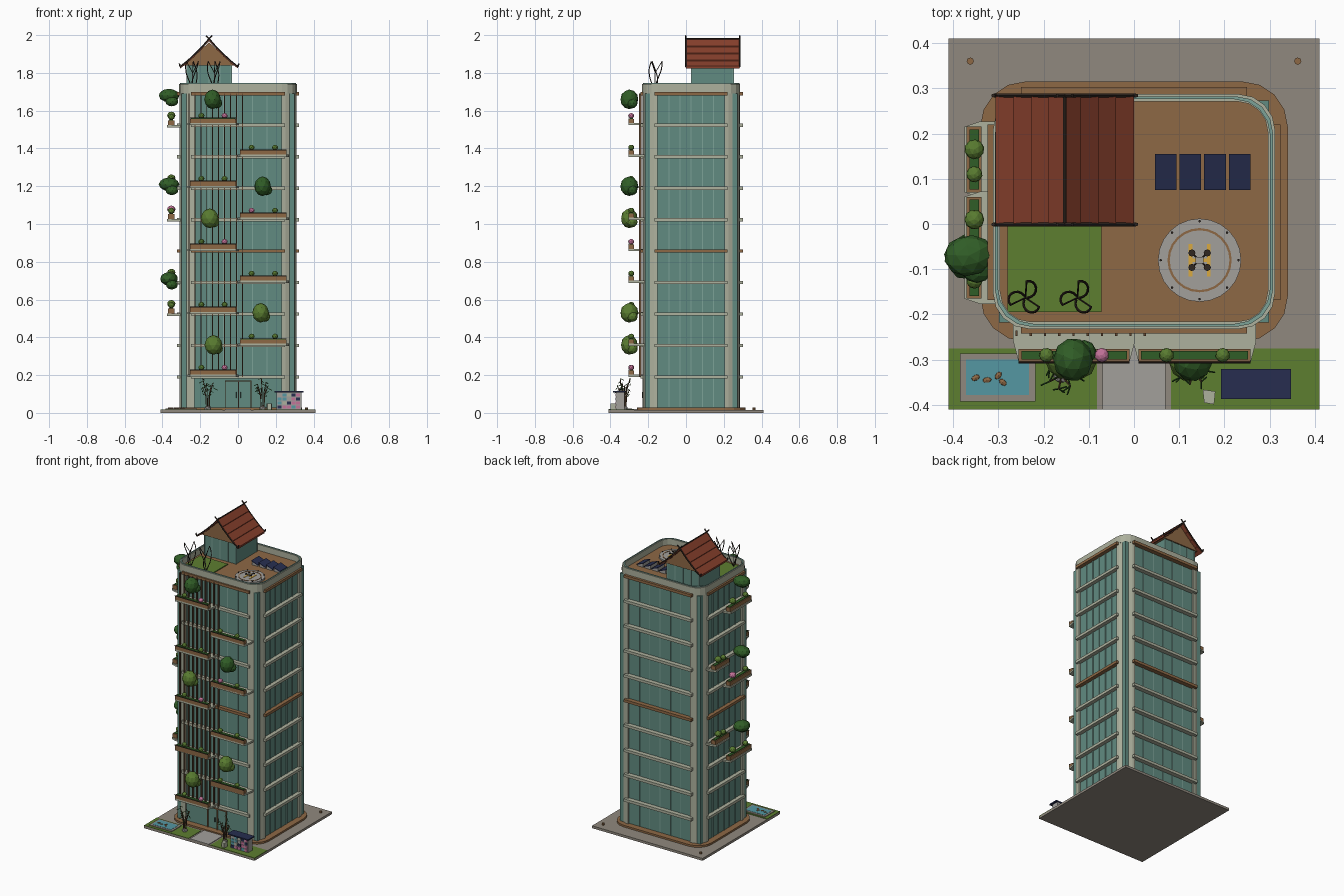
import bpy, bmesh, math, random
from mathutils import Vector, Matrix

if "Cube" in bpy.data.objects:
    bpy.data.objects.remove(bpy.data.objects["Cube"])
random.seed(4)

COL = dict(cream=(.42, .44, .34), glass=(.12, .26, .22), mull=(.2, .36, .31), brown=(.27, .14, .06),
           roof=(.24, .05, .025), dark=(.03, .02, .015), ground=(.28, .25, .21), lawn=(.11, .21, .03),
           leaf=(.03, .11, .02), leaf2=(.10, .2, .03), pink=(.55, .17, .32), navy=(.02, .027, .08),
           water=(.09, .31, .36), stone=(.36, .35, .33), yellow=(.7, .4, .05), rod=(.13, .07, .035))
parts = {}


def part(name, col):
    return parts.setdefault(name, (bmesh.new(), col))[0]


def prism(name, col, pts, a0, a1, axis='z'):
    """Extrude a 2D outline along z (xy points) or y (xz points)."""
    bm = part(name, col)
    put = (lambda p, a: (p[0], p[1], a)) if axis == 'z' else (lambda p, a: (p[0], a, p[1]))
    lo = [bm.verts.new(put(p, a0)) for p in pts]
    hi = [bm.verts.new(put(p, a1)) for p in pts]
    bm.faces.new(lo[::-1])
    bm.faces.new(hi)
    for i in range(len(pts)):
        j = (i + 1) % len(pts)
        bm.faces.new((lo[i], lo[j], hi[j], hi[i]))


def box(name, col, x0, x1, y0, y1, z0, z1):
    prism(name, col, [(x0, y0), (x1, y0), (x1, y1), (x0, y1)], z0, z1)


def ring(name, col, outer, inner, z0, z1):
    bm = part(name, col)
    L = [[bm.verts.new((x, y, z)) for x, y in pts]
         for pts, z in ((outer, z0), (outer, z1), (inner, z1), (inner, z0))]
    n = len(outer)
    for k in range(4):
        A, B = L[k], L[(k + 1) % 4]
        for i in range(n):
            j = (i + 1) % n
            bm.faces.new((A[i], A[j], B[j], B[i]))


def rod(name, col, p, q, r, n=5):
    p, q = Vector(p), Vector(q)
    m = Matrix.Translation((p + q) / 2) @ (q - p).to_track_quat('Z', 'Y').to_matrix().to_4x4()
    bmesh.ops.create_cone(part(name, col), cap_ends=True, segments=n, radius1=r, radius2=r,
                          depth=(q - p).length, matrix=m)


def path(name, col, pts, r):
    for p, q in zip(pts, pts[1:]):
        rod(name, col, p, q, r)


def ball(name, col, c, s, sub=2):
    m = Matrix.Translation(c) @ Matrix.Rotation(random.random() * 3, 4, 'Z') @ Matrix.Diagonal((*s, 1))
    bmesh.ops.create_icosphere(part(name, col), subdivisions=sub, radius=1, matrix=m)


def arc(cx, cy, r, a0, a1, n):
    return [(cx + r * math.cos(a0 + (a1 - a0) * i / n), cy + r * math.sin(a0 + (a1 - a0) * i / n))
            for i in range(n + 1)]


def circle(cx, cy, r, n=24):
    return arc(cx, cy, r, 0, 2 * math.pi, n)[:-1]


X, Y0, Y1, R = .31, -.23, .285, .08
CORNERS = [(1, 1), (-1, 1), (-1, -1), (1, -1)]


def rrect(g, r=R, n=4):
    """Tower outline grown by g."""
    pts = []
    for k, (sx, sy) in enumerate(CORNERS):
        cy = Y1 + g - r if sy > 0 else Y0 - g + r
        pts += arc(sx * (X + g - r), cy, r, k * math.pi / 2, (k + 1) * math.pi / 2, n)
    return pts


# ground plate, lawn, path, plinth
box('ground_plate', 'ground', -.41, .41, -.41, .41, 0, .016)
for a, b in ((-.41, -.082), (.082, .41)):
    box('front_lawn', 'lawn', a, b, -.41, -.275, .014, .019)
box('entry_path', 'stone', -.07, .07, -.41, -.25, .014, .02)
prism('plinth', 'brown', rrect(.03, .1), .014, .028)

# tower: glass core, rounded corner columns
box('glass_core', 'glass', -X + .012, X - .012, Y0 + .012, Y1 - .012, .02, 1.69)
for k, (sx, sy) in enumerate(CORNERS):
    cx, cy = sx * (X - R), (Y1 - R if sy > 0 else Y0 + R)
    prism('corner_columns', 'cream', arc(cx, cy, R, k * math.pi / 2, (k + 1) * math.pi / 2, 6) + [(cx, cy)], .02, 1.695)

# floor ledges and mullions on four sides
FLOORS = [.19 + i * .1667 for i in range(10)]
for i, z in enumerate(FLOORS):
    nm, c = ('timber_ledges', 'brown') if i in (4, 9) else ('floor_ledges', 'cream')
    z0, z1 = z - .009, z + .009
    for s in (-1, 1):
        a, b = sorted((s * .29, s * (X + .014)))
        box(nm, c, a, b, -.168, .22, z0, z1)
    box(nm, c, -.25, .25, Y0 - .012, Y0 + .02, z0, z1)
    box(nm, c, -.25, .25, Y1 - .02, Y1 + .018, z0, z1)
for i in range(1, 6):
    y = -.15 + .355 * i / 6
    x = -.23 + .46 * i / 6
    for s in (-1, 1):
        box('mullions', 'mull', s * .3 - .003, s * .3 + .003, y - .0025, y + .0025, .03, 1.69)
    box('mullions', 'mull', x - .0025, x + .0025, Y1 - .015, Y1 - .009, .03, 1.69)
    box('mullions', 'mull', x - .0025, x + .0025, Y0 + .009, Y0 + .015, .19, 1.69)

# entrance door
for x in (-.07, 0, .066):
    box('door_frame', 'brown', x, x + .005, -.226, -.212, .02, .17)
box('door_frame', 'brown', -.07, .071, -.228, -.212, .165, .172)
for x in (-.01, .014):
    rod('door_handles', 'dark', (x, -.23, .08), (x, -.23, .11), .002)

# vertical slat screen
for i in range(10):
    x = -.26 + i * .0315
    box('screen_slats', 'rod', x - .0025, x + .0025, -.248, -.235, .19, 1.69)


# balcony planters
def bush(c, pink, s=.016):
    rod('bush_stems', 'rod', (c[0], c[1], c[2] - .02), c, .003)
    ball('pink_bushes' if pink else 'green_bushes', 'pink' if pink else 'leaf2', c, (s, s, s * .9))


def front_planter(x0, x1, z, flip):
    prism('balcony_slabs', 'cream', [(x0 - .012, Y0 + .01), (x0 - .012, -.26), (x0, -.305), (x1, -.305),
                                     (x1 + .012, -.26), (x1 + .012, Y0 + .01)], z - .02, z - .008)
    box('planter_boxes', 'brown', x0, x1, -.305, -.276, z - .016, z + .014)
    box('planter_soil', 'leaf', x0 + .006, x1 - .006, -.3, -.281, z + .012, z + .018)
    rod('planter_rails', 'dark', (x0, -.306, z + .017), (x1, -.306, z + .017), .0025)
    for k, f in enumerate((.25, .75)):
        bush((x0 + (x1 - x0) * f, -.29, z + .03), k == flip)


for i in range(5):
    front_planter(-.255, -.01, .21 + i * .3333, 1 if i % 2 == 0 else 2)
for i in range(4):
    front_planter(.01, .258, .375 + i * .3333, 0 if i == 2 else 2)


def side_planter(y0, y1, z, pink):
    prism('balcony_slabs', 'cream', [(-.3, y0 - .012), (-.3, y1 + .012), (-.34, y1 + .012),
                                     (-.375, y1), (-.375, y0), (-.34, y0 - .012)], z - .006, z + .006)
    box('planter_boxes', 'brown', -.37, -.337, y0, y1, z + .004, z + .032)
    box('planter_soil', 'leaf', -.364, -.343, y0 + .006, y1 - .006, z + .03, z + .036)
    bush((-.353, y1 - .06 + .01, z + .058), pink, .022)
    bush((-.353, y0 + .04, z + .05), False, .018)


for i, z in enumerate((.52, 1.02, 1.517)):
    side_planter(-.165, .06, z, i == 1)
for z in (.685, 1.185):
    side_planter(.07, .215, z, False)

# faceted tree crowns
for x, z, c in ((-.135, 1.66, 'leaf'), (.13, 1.2, 'leaf'), (-.15, 1.03, 'leaf2'), (.12, .53, 'leaf2'), (-.13, .36, 'leaf2')):
    ball('tree_crowns_' + c, c, (x, -.3, z), (.048, .044, .052))
    ball('tree_crowns_' + c, c, (x + .022, -.285, z - .02), (.03, .028, .028))
for z in (.7, 1.2, 1.67):
    ball('tree_crowns_leaf', 'leaf', (-.365, -.07, z + .01), (.045, .055, .036))
    ball('tree_crowns_leaf', 'leaf', (-.35, -.1, z - .022), (.03, .035, .025))

# roof deck and parapet
prism('roof_deck', 'brown', rrect(-.008), 1.685, 1.702)
ring('parapet', 'cream', rrect(.002), rrect(-.014, R - .012), 1.69, 1.742)
ring('parapet_cap', 'mull', rrect(-.003), rrect(-.009), 1.74, 1.746)
box('roof_lawn', 'lawn', -.28, -.072, -.195, -.005, 1.70, 1.708)

# roof pavilion
box('pavilion_walls', 'glass', -.27, -.036, .03, .25, 1.70, 1.85)
for i in range(5):
    x = -.27 + i * .0585
    for y in (.03, .25):
        box('pavilion_posts', 'mull', x - .003, x + .003, y - .003, y + .003, 1.70, 1.85)
XC = -.153
prism('pavilion_gable', 'brown', [(XC - .135, 1.838), (XC + .135, 1.838), (XC, 1.962)], .022, .258, 'y')
PROF = [(0, 1.98), (.036, 1.938), (.074, 1.9), (.113, 1.864), (.153, 1.832)]
for s in (-1, 1):
    for (x0, z0), (x1, z1) in zip(PROF, PROF[1:]):
        prism('pavilion_roof', 'roof', [(XC + s * x0, z0), (XC + s * x1, z1 + .004),
                                        (XC + s * x1, z1 - .008), (XC + s * x0, z0 - .012)], .0, .283, 'y')
    for y in (-.001, .284):
        path('barge_boards', 'dark', [(XC - s * .017, y, 2.0 - .003)] + [(XC + s * x, y, z) for x, z in PROF]
             + [(XC + s * .158, y, 1.85)], .0045)
rod('ridge_beam', 'dark', (XC, 0, 1.981), (XC, .283, 1.981), .004)

# wind turbines
for cx in (-.24, -.125):
    cy = -.163
    rod('turbine_poles', 'stone', (cx, cy, 1.70), (cx, cy, 1.8), .003)
    for b in range(3):
        pts = []
        for i in range(9):
            t = i / 8
            r, a = .006 + .032 * math.sin(t * 1.9), b * 2.094 + 1.5 * t
            pts.append((cx + r * math.cos(a), cy + r * math.sin(a), 1.715 + .146 * t))
        path('turbine_blades', 'dark', pts, .0028)
        path('turbine_blades', 'dark', [pts[-1], (cx, cy, 1.8)], .002)

# solar panels
for i in range(4):
    x = .046 + i * .0545
    prism('solar_panels', 'navy', [(x, 1.728), (x + .048, 1.71), (x + .048, 1.714), (x, 1.732)], .075, .155, 'y')
    prism('solar_stands', 'stone', [(x + .002, 1.70), (x + .046, 1.70), (x + .046, 1.71), (x + .002, 1.727)], .079, .151, 'y')

# landing pad with drone
HX, HY = .145, -.08
prism('landing_pad', 'stone', circle(HX, HY, .092), 1.70, 1.712)
ring('pad_ring', 'brown', circle(HX, HY, .071), circle(HX, HY, .066), 1.711, 1.714)
for s in (-1, 1):
    box('pad_marking', 'yellow', HX + s * .02 - .004, HX + s * .02 + .004, HY - .036, HY + .036, 1.711, 1.714)
box('pad_marking', 'yellow', HX - .02, HX + .02, HY - .004, HY + .004, 1.711, 1.714)
for x, y in circle(HX, HY, .086, 8):
    rod('pad_lights', 'dark', (x, y, 1.71), (x, y, 1.718), .003)
box('drone_body', 'stone', HX - .009, HX + .009, HY - .007, HY + .007, 1.718, 1.728)
for sx, sy in CORNERS:
    p = (HX + sx * .017, HY + sy * .016, 1.727)
    rod('drone_arms', 'dark', (HX, HY, 1.724), p, .002)
    rod('drone_rotors', 'dark', p, (p[0], p[1], 1.73), .008, 8)

# pond
box('pond_rim', 'ground', -.385, -.218, -.392, -.286, .015, .023)
box('pond_water', 'water', -.371, -.232, -.378, -.3, .02, .0245)
for x, y in ((-.35, -.34), (-.3, -.335), (-.29, -.35), (-.325, -.345)):
    ball('pond_rocks', 'brown', (x, y, .025), (.011, .007, .005), 1)

# bamboo clumps
for cx, cy in ((-.16, -.335), (.13, -.325)):
    ball('clump_bases', 'stone', (cx, cy, .025), (.02, .018, .015), 1)
    for k in range(7):
        a = k * .9
        h = random.uniform(.1, .165)
        top = Vector((cx + .03 * math.cos(a), cy + .03 * math.sin(a), .02 + h))
        path('bamboo_stems', 'rod', [(cx + .008 * math.cos(a), cy + .008 * math.sin(a), .02),
                                     (cx + .012 * math.cos(a), cy + .012 * math.sin(a), .02 + h * .6), top], .0022)
        for f in range(3):
            d = Vector((random.uniform(-.02, .02), random.uniform(-.02, .02), -.01))
            rod('bamboo_leaves', 'leaf', top - Vector((0, 0, f * .015)), top + d - Vector((0, 0, f * .015)), .002, 3)

# parcel kiosk, post and bollards
box('kiosk_body', 'stone', .205, .335, -.37, -.325, .018, .108)
box('kiosk_roof', 'navy', .192, .347, -.387, -.321, .108, .116)
for r in range(4):
    for c in range(5):
        x, z = .21 + c * .0245, .023 + r * .021
        col = random.choice(('stone', 'navy', 'pink', 'water', 'cream'))
        box('kiosk_doors_' + col, col, x, x + .021, -.373, -.369, z, z + .017)
prism('sign_box', 'cream', [(.155, -.395), (.177, -.399), (.18, -.37), (.152, -.366)], .018, .05)
for s in (-1, 1):
    rod('bollards', 'brown', (s * .362, .36, .014), (s * .362, .36, .028), .008, 8)

# turn every part into an object
for name, (bm, c) in parts.items():
    bmesh.ops.recalc_face_normals(bm, faces=bm.faces)
    me = bpy.data.meshes.new(name)
    bm.to_mesh(me)
    bm.free()
    mat = bpy.data.materials.get(c) or bpy.data.materials.new(c)
    mat.diffuse_color = (*COL[c], 1)
    mat.use_nodes = True
    mat.node_tree.nodes["Principled BSDF"].inputs["Base Color"].default_value = mat.diffuse_color
    me.materials.append(mat)
    bpy.context.collection.objects.link(bpy.data.objects.new(name, me))
